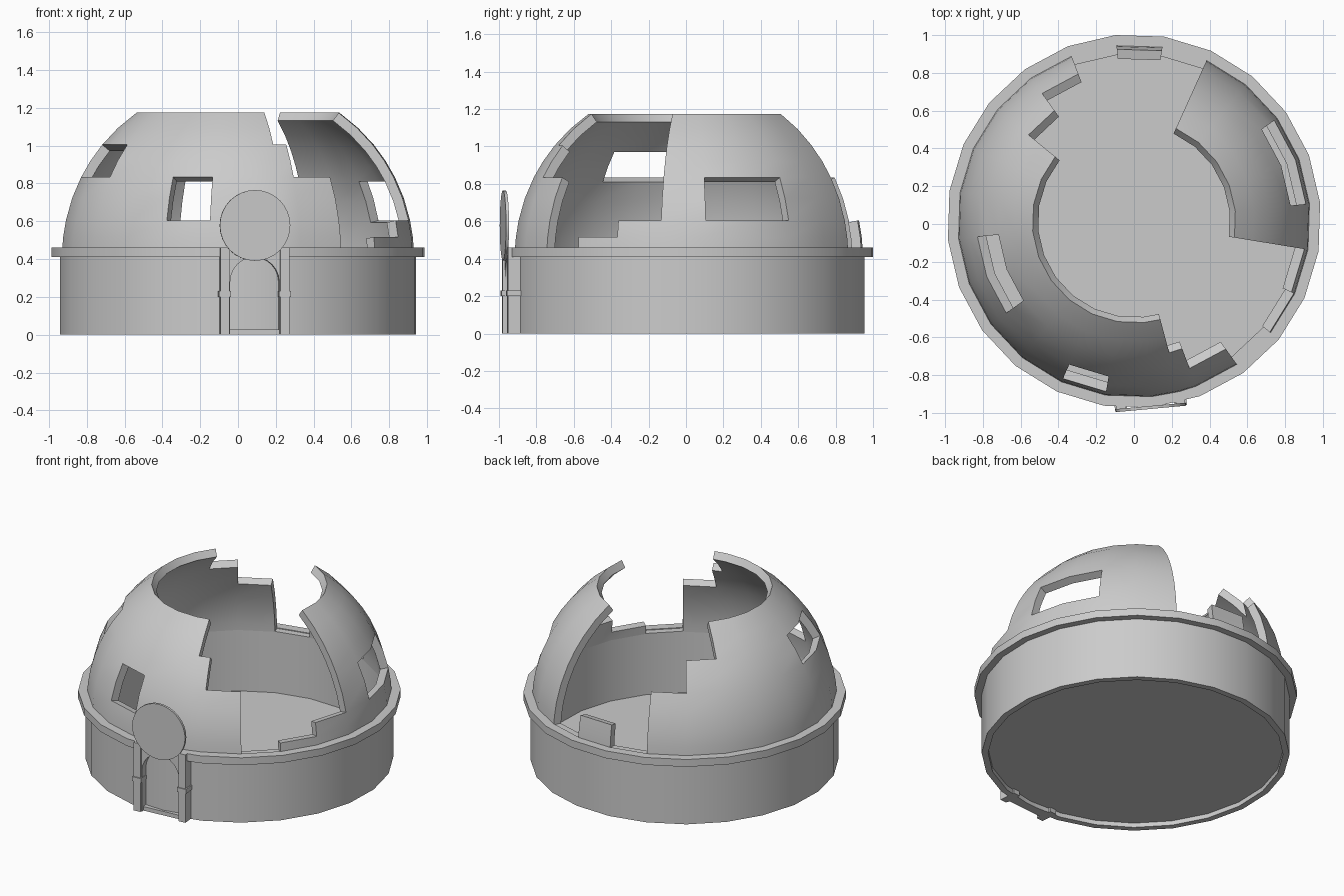
import bpy, bmesh
from math import sin, cos, pi, radians
from mathutils import Matrix, Vector

if "Cube" in bpy.data.objects:
    bpy.data.objects.remove(bpy.data.objects["Cube"])

TURN = 5.7          # rotation of the 24-sided plan, degrees
CY = 0.015          # plan centre
DOOR = Matrix.Translation((0, CY, 0)) @ Matrix.Rotation(radians(5.2), 4, 'Z')


def finish(name, bm, matrix=None, smooth=True):
    bmesh.ops.recalc_face_normals(bm, faces=bm.faces)
    if matrix:
        bm.transform(matrix)
    me = bpy.data.meshes.new(name)
    bm.to_mesh(me)
    bm.free()
    if smooth:
        me.shade_smooth()
        me.set_sharp_from_angle(angle=radians(30))
    ob = bpy.data.objects.new(name, me)
    bpy.context.collection.objects.link(ob)
    return ob


def lathe(name, profile, steps=24):
    bm = bmesh.new()
    vs = [bm.verts.new((r, 0, z)) for r, z in profile]
    es = [bm.edges.new((vs[i], vs[i - 1])) for i in range(len(vs))
          if profile[i][0] + profile[i - 1][0] > 0]
    bmesh.ops.spin(bm, geom=vs + es, cent=(0, 0, 0), axis=(0, 0, 1),
                   angle=2 * pi, steps=steps, use_merge=False)
    bmesh.ops.remove_doubles(bm, verts=bm.verts, dist=1e-4)
    return finish(name, bm, Matrix.Translation((0, CY, 0)) @
                  Matrix.Rotation(radians(TURN), 4, 'Z'))


def box(name, x0, x1, y0, y1, z0, z1, matrix):
    bm = bmesh.new()
    bmesh.ops.create_cube(bm, size=1)
    m = Matrix.Translation(((x0 + x1) / 2, (y0 + y1) / 2, (z0 + z1) / 2)) @ \
        Matrix.Diagonal((x1 - x0, y1 - y0, z1 - z0, 1))
    return finish(name, bm, matrix @ m, smooth=False)


# Drum: hollow wall with a low floor
lathe("drum", [(0, .04), (.885, .04), (.885, .455), (.945, .455),
               (.945, 0), (.905, 0), (.905, .03), (0, .03)])
# Ledge around the top of the drum
lathe("ledge", [(.93, .41), (.99, .41), (.99, .46), (.93, .46)])

# Broken dome: spherical grid, cells kept up to a latitude per sector
LATS = [2.8, 6.5, 12, 19.5, 27, 33, 39.5, 47, 54.8]
LONS = sorted([TURN + 15 * k for k in range(24)] + [285])
SECTORS = [(65.7, 90), (80.7, 0), (95.7, 12), (110.7, 0), (125.7, 27),
           (140.7, 39.5), (285, 90), (290.7, 39.5), (305.7, 27),
           (320.7, 0), (335.7, 6.5), (350.7, 12), (366, 90)]
WINDOWS = [(5.7, 35.7, 12, 27), (185.7, 215.7, 27, 39.5), (245.7, 260.7, 12, 27)]


def kept(lon, lat):
    if any(a < lon < b and c < lat < d for a, b, c, d in WINDOWS):
        return False
    return lat < next(h for end, h in SECTORS if lon < end)


bm = bmesh.new()
grid = {}


def point(i, j, r):
    key = (i % len(LONS), j, r)
    if key not in grid:
        a, b = radians(LONS[key[0]]), radians(LATS[j])
        grid[key] = bm.verts.new((r * cos(b) * cos(a), CY + r * cos(b) * sin(a),
                                  .41 + r * sin(b)))
    return grid[key]


n = len(LONS)
cells = set()
for i in range(n):
    nxt = LONS[i + 1] if i + 1 < n else LONS[0] + 360
    for j in range(len(LATS) - 1):
        if kept((LONS[i] + nxt) / 2, (LATS[j] + LATS[j + 1]) / 2):
            cells.add((i, j))
RO, RI = .935, .883
for i, j in cells:
    loop = [(i, j), (i + 1, j), (i + 1, j + 1), (i, j + 1)]
    bm.faces.new([point(*p, RO) for p in loop])
    bm.faces.new([point(*p, RI) for p in reversed(loop)])
    # wall off every side that has no neighbour
    for k, nb in enumerate([(i, j - 1), ((i + 1) % n, j), (i, j + 1), ((i - 1) % n, j)]):
        if nb not in cells:
            p, q = loop[k], loop[(k + 1) % 4]
            bm.faces.new([point(*q, RO), point(*p, RO), point(*p, RI), point(*q, RI)])
finish("broken_dome", bm)

# Doorway: arched plate, side pillars with bands, threshold
bm = bmesh.new()
W, H, SPRING, R = .15, .455, .28, .13
outline = [(-R, 0), (-W, 0), (-W, H), (W, H), (W, 0), (R, 0)]
outline += [(R * cos(pi * k / 12), SPRING + R * sin(pi * k / 12)) for k in range(13)]
face = bm.faces.new([bm.verts.new((x, -.975, z)) for x, z in outline])
ext = bmesh.ops.extrude_face_region(bm, geom=[face])
bmesh.ops.translate(bm, vec=Vector((0, .09, 0)),
                    verts=[v for v in ext["geom"] if isinstance(v, bmesh.types.BMVert)])
finish("door_arch", bm, DOOR)
for side, s in (("left", -1), ("right", 1)):
    a, b = sorted((s * .135, s * .183))
    box(side + "_pillar", a, b, -.987, -.87, 0, .46, DOOR)
    box(side + "_pillar_band", a - .008, b + .008, -.994, -.87, .2, .23, DOOR)
box("threshold", -.135, .135, -.96, -.9, 0, .027, DOOR)

# Round plate above the door
bm = bmesh.new()
bmesh.ops.create_cone(bm, cap_ends=True, segments=32, radius1=.187, radius2=.187, depth=.016)
finish("round_plate", bm, DOOR @ Matrix.Translation((0, -.99, .578)) @
       Matrix.Rotation(pi / 2, 4, 'X'))
